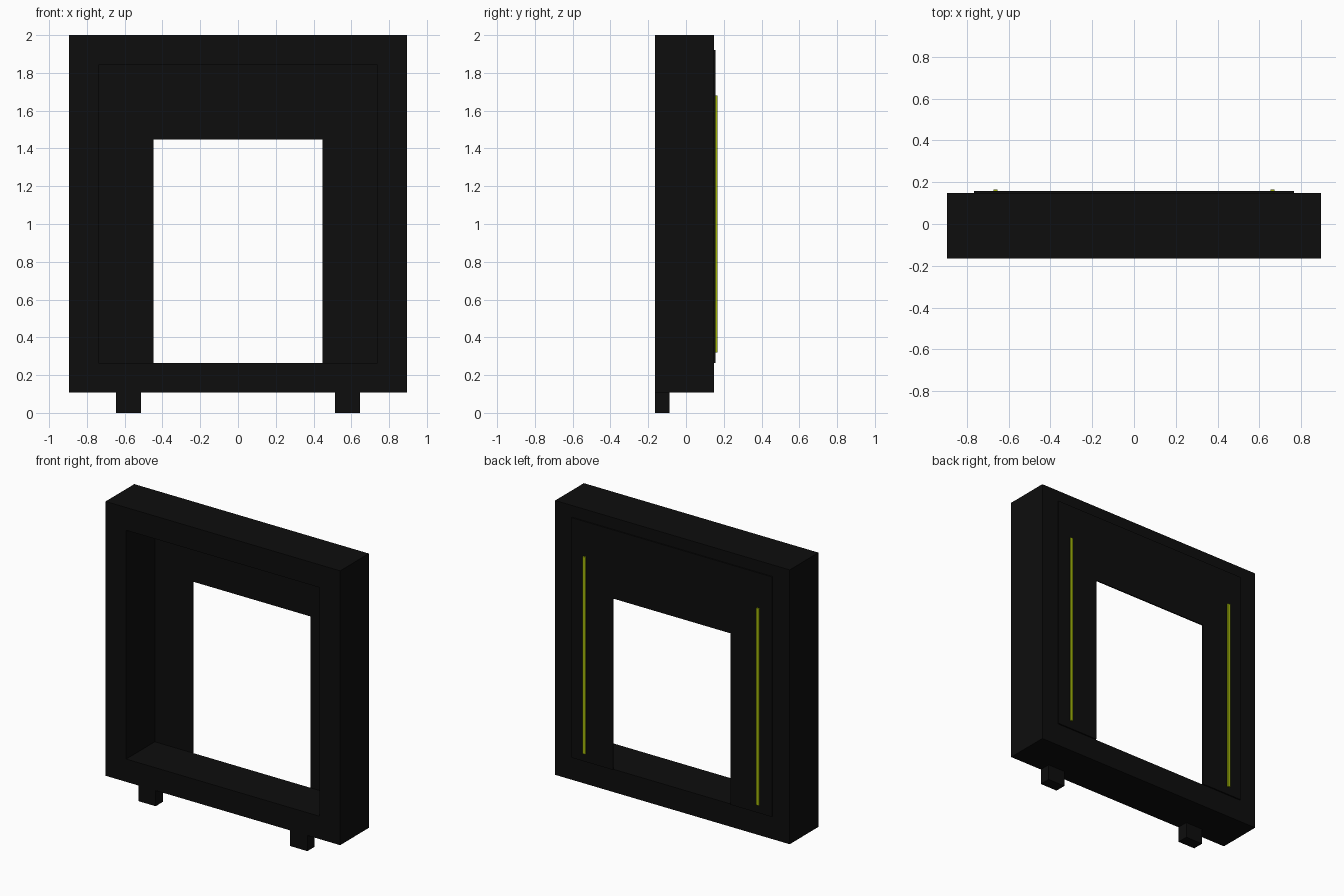
import bpy
import bmesh

if "Cube" in bpy.data.objects:
    bpy.data.objects.remove(bpy.data.objects["Cube"], do_unlink=True)


def material(name, colour):
    mat = bpy.data.materials.new(name)
    mat.use_nodes = True
    mat.diffuse_color = colour
    bsdf = mat.node_tree.nodes["Principled BSDF"]
    bsdf.inputs["Base Color"].default_value = colour
    bsdf.inputs["Roughness"].default_value = 0.8
    return mat


black = material("matte black", (0.004, 0.004, 0.004, 1))
lime = material("lime yellow", (0.36, 0.47, 0.003, 1))


def slab(name, polygons, y0, y1, mat):
    """Extrude outlines in the x-z plane from y0 back to y1."""
    bm = bmesh.new()
    for outline in polygons:
        bm.faces.new([bm.verts.new((x, y0, z)) for x, z in outline])
    bmesh.ops.remove_doubles(bm, verts=bm.verts[:], dist=0.0001)
    grown = bmesh.ops.extrude_face_region(bm, geom=bm.faces[:], use_keep_orig=True)["geom"]
    verts = [v for v in grown if isinstance(v, bmesh.types.BMVert)]
    bmesh.ops.translate(bm, vec=(0, y1 - y0, 0), verts=verts)
    bmesh.ops.recalc_face_normals(bm, faces=bm.faces[:])
    mesh = bpy.data.meshes.new(name)
    bm.to_mesh(mesh)
    bm.free()
    mesh.materials.append(mat)
    obj = bpy.data.objects.new(name, mesh)
    bpy.context.collection.objects.link(obj)
    return obj


def rect(x0, x1, z0, z1):
    return [(x0, z0), (x1, z0), (x1, z1), (x0, z1)]


# Deep outer frame: a mitred ring of four quads
front, back = -0.165, 0.148
outer = rect(-0.895, 0.895, 0.108, 2.0)
inner = rect(-0.738, 0.738, 0.265, 1.843)
ring = []
for i in range(4):
    j = (i + 1) % 4
    ring.append([outer[i], outer[j], inner[j], inner[i]])
slab("outer_frame", ring, front, back, black)

# Thin back panel with a doorway open at the bottom
floor, head = 0.265, 1.447
panel = [(-0.765, floor), (-0.448, floor), (-0.448, head), (0.448, head),
         (0.448, floor), (0.765, floor), (0.765, 1.92), (-0.765, 1.92)]
slab("back_panel", [panel], back, 0.157, black)

# Paired feet and light strips
for side, s in (("left", 1), ("right", -1)):
    slab("foot_" + side, [rect(s * 0.513, s * 0.645, 0, 0.108)], front, -0.087, black)
    slab("light_strip_" + side, [rect(s * 0.652, s * 0.672, 0.32, 1.68)], 0.157, 0.166, lime)
